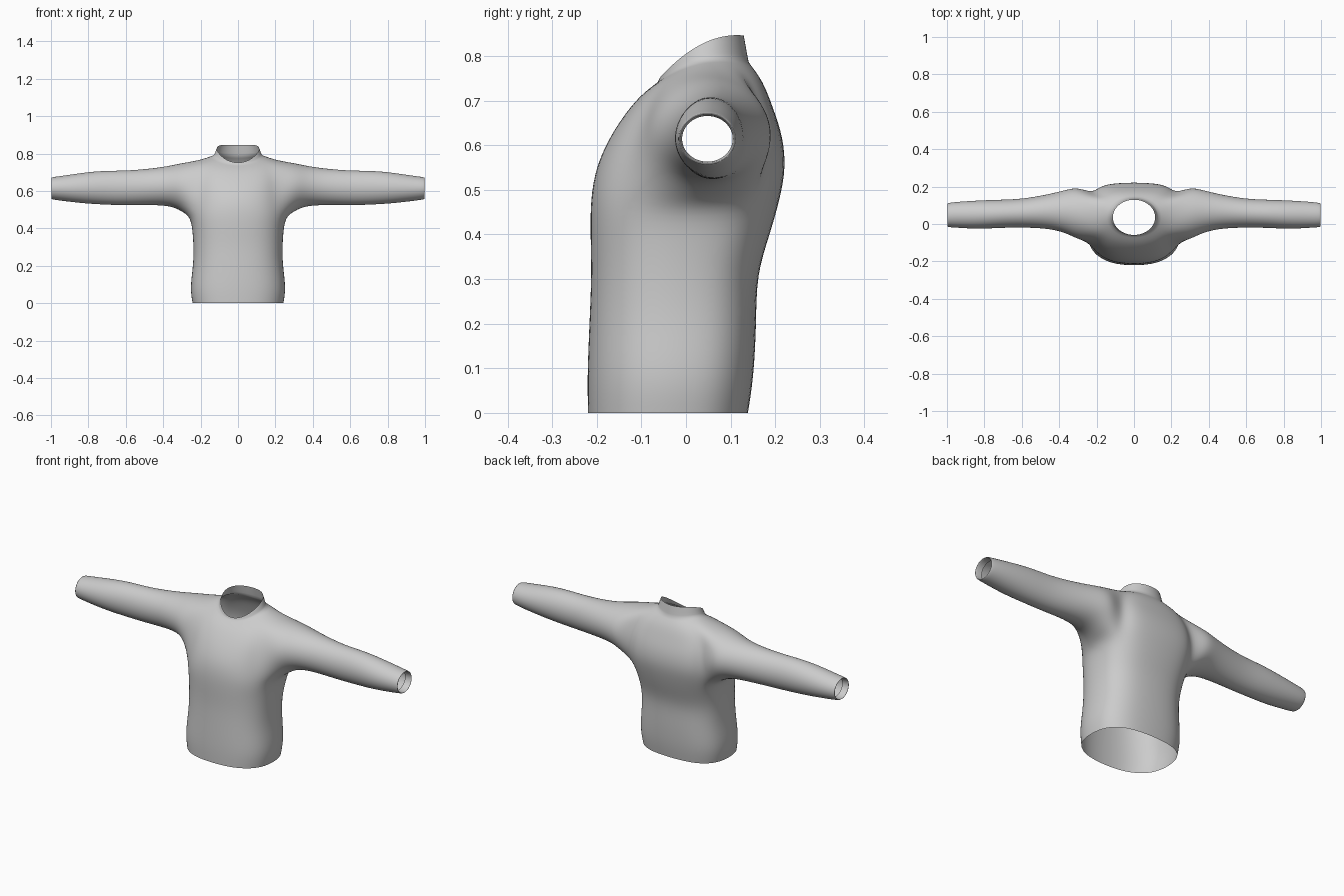
import bpy, bmesh
from math import sin, cos, pi, copysign

if "Cube" in bpy.data.objects:
    bpy.data.objects.remove(bpy.data.objects["Cube"])

N = 20                      # columns round the torso, column 0 = +x side
ARM_LO, ARM_HI = 5, 9       # torso rings bounding each armhole

# Torso rings: front z, front y, back z, back y, side z, half width, squareness front, back
TORSO = [
    (0.00, -.222, 0.00, .141, 0.00, .246, 2.4, 2.7),
    (0.08, -.224, 0.08, .154, 0.08, .260, 2.4, 2.7),
    (0.20, -.219, 0.20, .160, 0.20, .242, 2.4, 2.7),
    (0.31, -.214, 0.31, .160, 0.30, .240, 2.4, 2.7),
    (0.40, -.217, 0.40, .190, 0.39, .246, 2.4, 2.8),
    (0.48, -.217, 0.48, .213, 0.46, .258, 2.4, 3.0),
    (0.55, -.205, 0.55, .226, 0.54, .255, 2.3, 3.4),
    (0.61, -.178, 0.62, .219, 0.62, .250, 2.3, 3.4),
    (0.66, -.146, 0.68, .198, 0.70, .240, 2.3, 3.2),
    (0.71, -.106, 0.745, .174, 0.765, .205, 2.2, 2.6),
    (0.74, -.065, 0.785, .142, 0.790, .130, 2.0, 2.0),
    (0.75, -.060, 0.846, .131, 0.828, .115, 2.0, 2.0),
]
# Sleeve rings: x, front y, back y, bottom z, top z
SLEEVE = [
    (.300, -.082, .197, .492, .750),
    (.360, -.050, .184, .520, .736),
    (.450, -.024, .160, .525, .721),
    (.600, -.018, .133, .523, .708),
    (.720, -.021, .130, .527, .709),
    (.830, -.027, .126, .534, .698),
    (.930, -.021, .120, .546, .682),
    (.998, -.017, .113, .555, .674),
    (1.00, -.012, .108, .560, .669),   # rolled cuff edge
    (.960, -.009, .105, .563, .666),
]

bm = bmesh.new()
crease = bm.edges.layers.float.new("crease_edge")


def torso_ring(zf, yf, zb, yb, zs, hw, nf, nb):
    ring = []
    for k in range(N):
        a = 2 * pi * k / N
        c, s = cos(a), sin(a)
        n = nf if s < 0 else nb
        x = hw * copysign(abs(c) ** (2 / n), c)
        t = copysign(abs(s) ** (2 / n), s)
        y = (yf + yb) / 2 + t * (yb - yf) / 2
        z = (zf + zb) / 2 + t * (zb - zf) / 2
        z += (zs - (zf + zb) / 2) * (1 - t * t)
        ring.append(bm.verts.new((x, y, z)))
    return ring


def bridge(a, b):
    for i in range(len(a)):
        j = (i + 1) % len(a)
        bm.faces.new((a[i], a[j], b[j], b[i]))


# Torso and collar, leaving a 4 x 4 face opening for each arm
rings = [torso_ring(*r) for r in TORSO]
arm_cols = {0, 1, N - 1, N - 2, 8, 9, 10, 11}
for r in range(len(rings) - 1):
    for k in range(N):
        if ARM_LO <= r < ARM_HI and k in arm_cols:
            continue
        j = (k + 1) % N
        bm.faces.new((rings[r][k], rings[r][j], rings[r + 1][j], rings[r + 1][k]))

# Sleeves grown from the armhole border
border = ([(2, i) for i in (0, 1, 2)] + [(i, 2) for i in (1, 0, -1, -2)]
          + [(-2, i) for i in (1, 0, -1, -2)] + [(i, -2) for i in (-1, 0, 1, 2)] + [(2, -1)])
for side in (1, -1):
    prev = [rings[7 + r][(c if side > 0 else 10 - c) % N] for c, r in border]
    for x, y0, y1, z0, z1 in SLEEVE:
        ring = []
        for k in range(16):
            a = 2 * pi * k / 16
            y = (y0 + y1) / 2 + 1.02 * (y1 - y0) / 2 * cos(a)
            z = (z0 + z1) / 2 + 1.02 * (z1 - z0) / 2 * sin(a)
            ring.append(bm.verts.new((side * x, y, z)))
        bridge(prev, ring)
        prev = ring

# Sharper seam where the collar meets the shoulders
for k in range(N):
    e = bm.edges.get((rings[10][k], rings[10][(k + 1) % N]))
    e[crease] = 0.6

bmesh.ops.delete(bm, geom=[v for v in bm.verts if not v.link_faces], context='VERTS')
bmesh.ops.recalc_face_normals(bm, faces=bm.faces)
mesh = bpy.data.meshes.new("sweater")
bm.to_mesh(mesh)
bm.free()
sweater = bpy.data.objects.new("sweater", mesh)
bpy.context.collection.objects.link(sweater)
for p in mesh.polygons:
    p.use_smooth = True
sub = sweater.modifiers.new("smooth_cloth", 'SUBSURF')
sub.levels = sub.render_levels = 2
